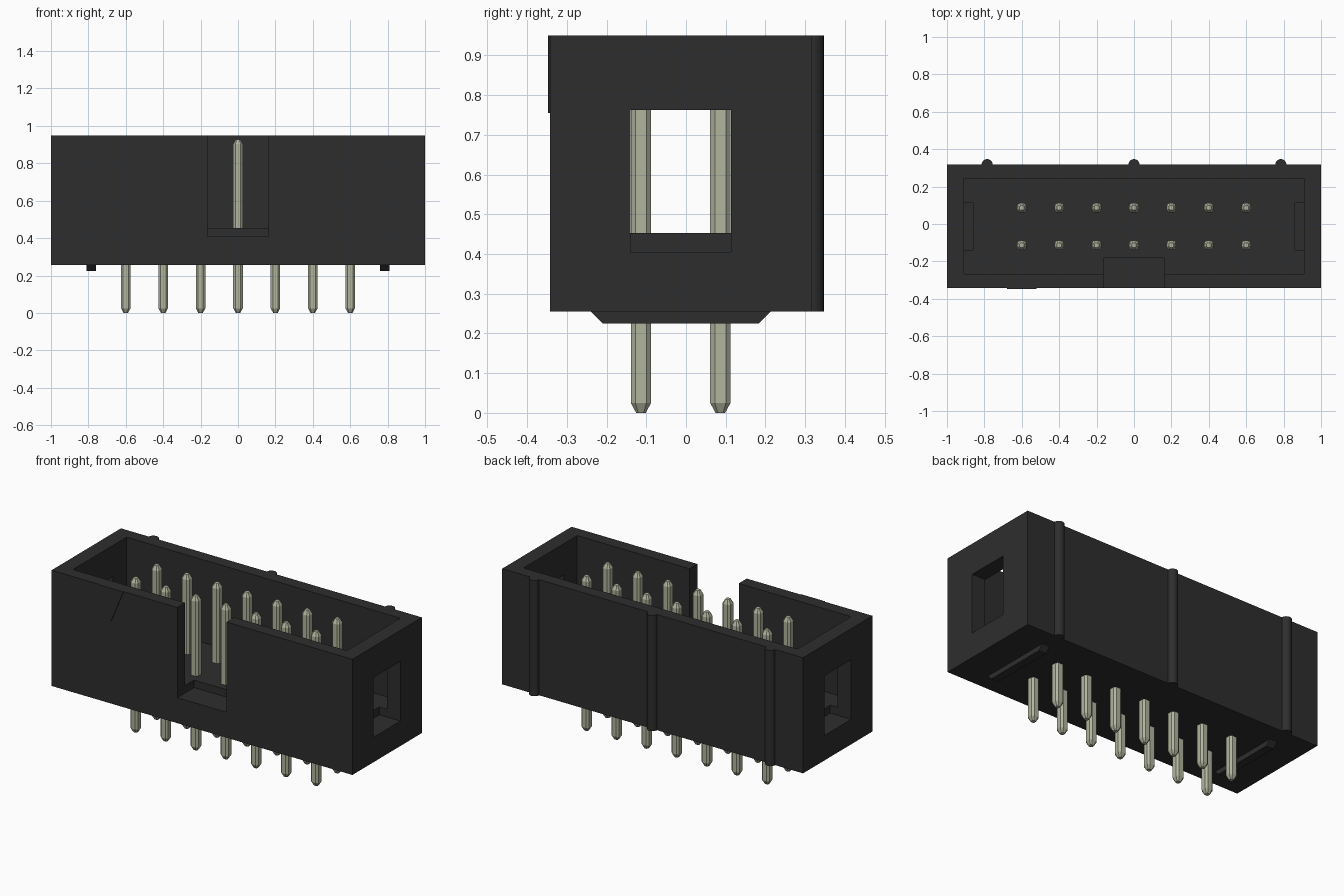
import bpy, bmesh, math

cube = bpy.data.objects.get("Cube")
if cube:
    bpy.data.objects.remove(cube, do_unlink=True)


def material(name, rgb, metallic=0.0):
    m = bpy.data.materials.new(name)
    m.use_nodes = True
    m.diffuse_color = (*rgb, 1)
    m.node_tree.nodes["Principled BSDF"].inputs["Base Color"].default_value = (*rgb, 1)
    return m


BLACK = material("black plastic", (0.027, 0.027, 0.027))
METAL = material("pale pin metal", (0.44, 0.46, 0.34))


def loft(name, rings, mat):
    """Closed solid through matching rings of points."""
    bm = bmesh.new()
    loops = [[bm.verts.new(p) for p in ring] for ring in rings]
    n = len(loops[0])
    for a, b in zip(loops, loops[1:]):
        for i in range(n):
            j = (i + 1) % n
            bm.faces.new((a[i], a[j], b[j], b[i]))
    bm.faces.new(loops[0][::-1])
    bm.faces.new(loops[-1])
    bmesh.ops.recalc_face_normals(bm, faces=bm.faces)
    me = bpy.data.meshes.new(name)
    bm.to_mesh(me)
    bm.free()
    me.materials.append(mat)
    ob = bpy.data.objects.new(name, me)
    bpy.context.collection.objects.link(ob)
    return ob


def box(name, x, y, z, mat=BLACK):
    return loft(name, [[(x[0], y[0], h), (x[1], y[0], h), (x[1], y[1], h), (x[0], y[1], h)]
                       for h in z], mat)


# Main dimensions
FRONT, BACK, BASE, TOP, FLOOR = -0.342, 0.317, 0.255, 0.95, 0.453
MID_Y = -0.0135

# Housing: block with cavity, keying notch and end windows cut out
housing = box("housing", (-1, 1), (FRONT, BACK), (BASE, TOP))
cutters = [
    box("cavity_cutter", (-0.91, 0.91), (-0.267, 0.242), (FLOOR, 1.1)),
    box("notch_cutter", (-0.164, 0.164), (-0.5, -0.183), (0.408, 1.2)),
    box("left_window_cutter", (0.86, 1.2), (-0.14, 0.113), (0.405, 0.763)),
    box("right_window_cutter", (-1.2, -0.86), (-0.14, 0.113), (0.405, 0.763)),
]
bpy.context.view_layer.objects.active = housing
for c in cutters:
    c.hide_render = True
    mod = housing.modifiers.new("cut", 'BOOLEAN')
    mod.operation, mod.solver, mod.object = 'DIFFERENCE', 'EXACT', c
    bpy.ops.object.modifier_apply(modifier=mod.name)
    bpy.data.objects.remove(c, do_unlink=True)

# Half-round ribs on the back wall
for side, x in (("right", -0.785), ("middle", 0.0), ("left", 0.785)):
    arc = [(x + 0.03 * math.cos(t * math.pi / 12), BACK + 0.03 * math.sin(t * math.pi / 12))
           for t in range(13)]
    arc = [(x + 0.03, BACK - 0.01)] + arc + [(x - 0.03, BACK - 0.01)]
    rib = loft(f"{side}_back_rib", [[(px, py, h) for px, py in arc] for h in (BASE, TOP)], BLACK)
    for p in rib.data.polygons:
        p.use_smooth = abs(p.normal.z) < 0.5
    bpy.context.view_layer.objects.active = rib
    bpy.ops.object.select_all(action='DESELECT')
    rib.select_set(True)
    bpy.ops.object.shade_smooth_by_angle(angle=math.radians(30))

# Bevelled standoff bars under the housing
for side, s in (("left", 1), ("right", -1)):
    profile = [(-0.24, BASE), (-0.21, 0.225), (0.183, 0.225), (0.213, BASE)]
    loft(f"{side}_standoff", [[(s * 0.785 + dx, y, z) for y, z in profile]
                              for dx in (-0.025, 0.025)], BLACK)

# Thin triangle marking the first pin
tri = [(-0.68, TOP), (-0.6, 0.755), (-0.52, TOP)]
loft("pin_one_mark", [[(x, y, z) for x, z in tri] for y in (-0.347, FRONT + 0.001)], BLACK)


# Contact pins: chamfered square section with tapered ends
def section(cx, cy, half, z):
    k = half * 0.55
    pts = [(half, -k), (half, k), (k, half), (-k, half),
           (-half, k), (-half, -k), (-k, -half), (k, -half)]
    return [(cx + a, cy + b, z) for a, b in pts]


for row, y in (("front", MID_Y - 0.1), ("back", MID_Y + 0.1)):
    for i in range(7):
        x = (i - 3) * 0.2
        loft(f"{row}_pin_{i + 1}",
             [section(x, y, h, z) for h, z in
              ((0.012, 0), (0.0255, 0.025), (0.0255, 0.902), (0.012, 0.927))], METAL)
